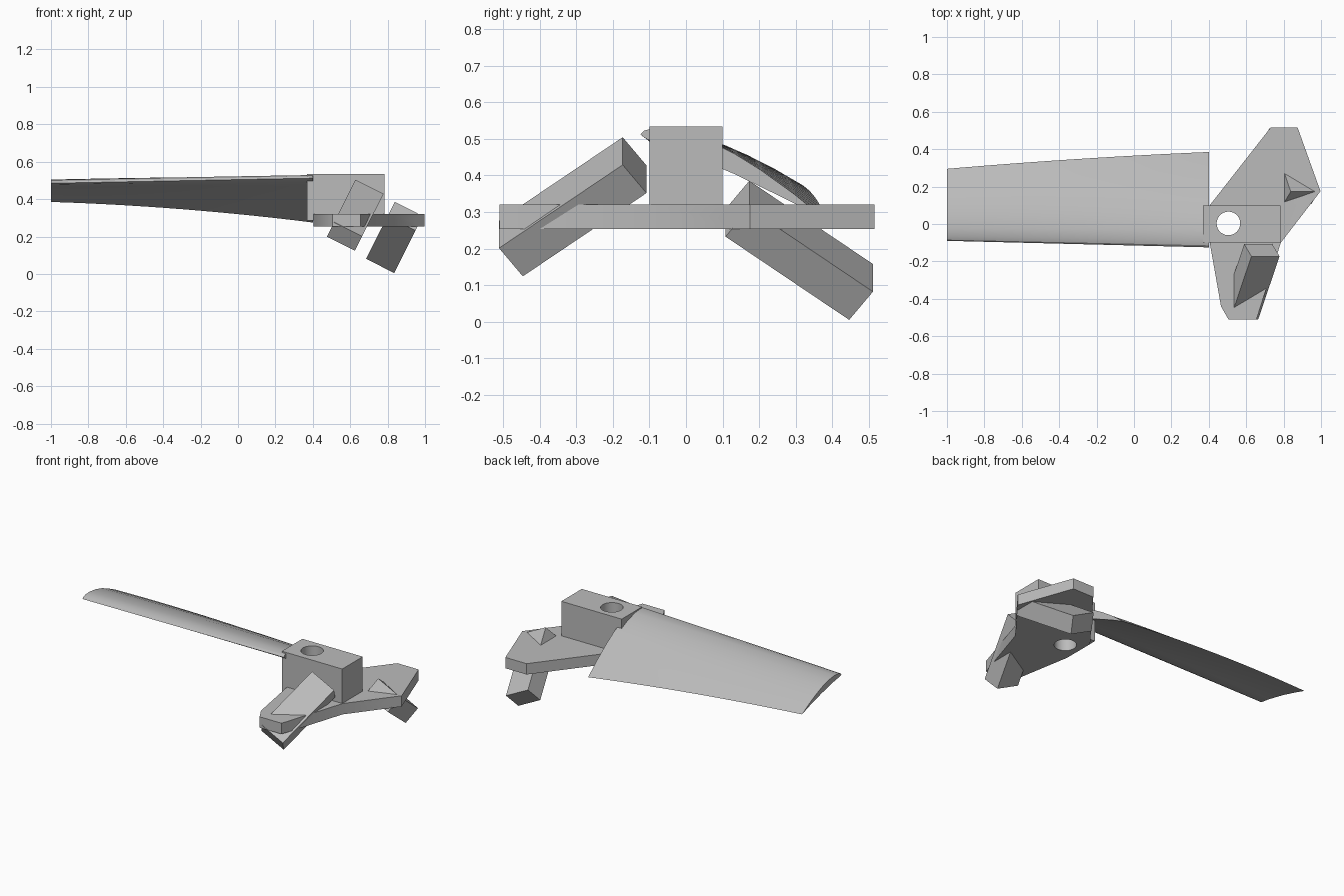
import bpy, bmesh
from math import sin, cos, radians
from mathutils import Vector

if "Cube" in bpy.data.objects:
    bpy.data.objects.remove(bpy.data.objects["Cube"])

grey = bpy.data.materials.new("plain_grey")
grey.use_nodes = True
GREY = (0.5, 0.5, 0.5, 1)
grey.diffuse_color = GREY
grey.node_tree.nodes["Principled BSDF"].inputs["Base Color"].default_value = GREY


def finish(name, bm):
    bmesh.ops.recalc_face_normals(bm, faces=bm.faces)
    mesh = bpy.data.meshes.new(name)
    bm.to_mesh(mesh)
    bm.free()
    mesh.materials.append(grey)
    ob = bpy.data.objects.new(name, mesh)
    bpy.context.collection.objects.link(ob)
    return ob


def box(name, lo, hi, origin=(0, 0, 0), axes=None):
    """Box between two corners, given along optional slanted axes."""
    axes = axes or [Vector((1, 0, 0)), Vector((0, 1, 0)), Vector((0, 0, 1))]
    bm = bmesh.new()
    bmesh.ops.create_cube(bm, size=1)
    for v in bm.verts:
        p = Vector(origin)
        for i in range(3):
            p += axes[i] * (lo[i] + (v.co[i] + 0.5) * (hi[i] - lo[i]))
        v.co = p
    return finish(name, bm)


def bore(name, centre, radius, depth, axis):
    bm = bmesh.new()
    bmesh.ops.create_cone(bm, cap_ends=True, segments=48, radius1=radius,
                          radius2=radius, depth=depth)
    turn = Vector((0, 0, 1)).rotation_difference(Vector(axis))
    for v in bm.verts:
        v.co = turn @ v.co + Vector(centre)
    return finish(name, bm)


def cut(ob, cutters):
    bpy.context.view_layer.objects.active = ob
    for c in cutters:
        mod = ob.modifiers.new("cut", 'BOOLEAN')
        mod.operation = 'DIFFERENCE'
        mod.solver = 'EXACT'
        mod.object = c
        bpy.ops.object.modifier_apply(modifier=mod.name)


def smooth(ob):
    bpy.ops.object.select_all(action='DESELECT')
    ob.select_set(True)
    bpy.context.view_layer.objects.active = ob
    bpy.ops.object.shade_smooth_by_angle(angle=radians(30))


# Twisted, tapered blade lofted from one aerofoil
UPPER = [(0, 0), (.01, .025), (.05, .056), (.15, .09), (.3, .11), (.45, .108),
         (.6, .09), (.8, .052), (1, 0)]
LOWER = [(.8, .012), (.5, .018), (.2, .008), (.04, -.008)]
bm = bmesh.new()
rings = []
STATIONS = 15
for i in range(STATIONS):
    s = i / (STATIONS - 1)
    lead = Vector((-1 + 1.4 * s, -.09 - .035 * s, .485 + .027 * s))
    trail = Vector((lead.x, .295 + .12 * s - .03 * s * s, .385 - .045 * s - .065 * s * s))
    chord = trail - lead
    up = Vector((0, -chord.z, chord.y))
    rings.append([bm.verts.new(lead + chord * u + up * h) for u, h in UPPER + LOWER])
for a, b in zip(rings, rings[1:]):
    for j in range(len(a)):
        k = (j + 1) % len(a)
        bm.faces.new((a[j], a[k], b[k], b[j]))
bm.faces.new(rings[0])
bm.faces.new(rings[-1])
blade = finish("blade", bm)

# Flat base plate
OUTLINE = [(.405, .1), (.73, .515), (.875, .515), (.997, .175), (.785, -.1),
           (.655, -.51), (.505, -.51), (.465, -.44), (.405, -.1)]
bm = bmesh.new()
face = bm.faces.new([bm.verts.new((x, y, .253)) for x, y in OUTLINE])
top = bmesh.ops.extrude_face_region(bm, geom=[face])
bmesh.ops.translate(bm, vec=(0, 0, .067),
                    verts=[g for g in top["geom"] if isinstance(g, bmesh.types.BMVert)])
plate = finish("base_plate", bm)

# Hub block
hub = box("hub_block", (.37, -.1, .285), (.783, .1, .533))


# Slanted arms: axes run across, down the length, and through the thickness
def arm_axes(side):
    tilt, dip = radians(26.7), radians(37)
    across = Vector((cos(tilt), 0, -sin(tilt)))
    up = Vector((sin(tilt), 0, cos(tilt)))
    out = Vector((0, side, 0))
    return [across, out * cos(dip) - up * sin(dip), -out * sin(dip) - up * cos(dip)]


SIZE = (.168, .423, .108)
front_at, back_at = (.628, -.173, .504), (.838, .173, .385)
front_axes, back_axes = arm_axes(-1), arm_axes(1)
front_arm = box("front_arm", (0, 0, 0), SIZE, front_at, front_axes)
back_arm = box("back_arm", (0, 0, 0), SIZE, back_at, back_axes)

# Slots and bores
front_slot = box("front_slot", (.035, -.02, .043), (.25, .39, .066), front_at, front_axes)
front_groove = box("front_groove", (.035, -.4, .038), (.25, .0, .084), front_at, front_axes)
back_slot = box("back_slot", (-.085, -.03, .037), (.133, .39, .058), back_at, back_axes)
back_groove = box("back_groove", (.035, -.03, .038), (.25, .03, .082), back_at, back_axes)
shaft = bore("shaft_bore", (.505, .003, .4), .063, .6, (0, 0, 1))
pin = bore("pin_bore", (.66, 0, .462), .028, .31, (1, 0, 0))

cut(hub, [front_groove, shaft, pin])
cut(plate, [shaft, back_slot, back_groove])
cut(front_arm, [front_slot])
cut(back_arm, [back_slot, back_groove])
cut(blade, [shaft])

for c in (front_slot, front_groove, back_slot, back_groove, shaft, pin):
    bpy.data.objects.remove(c)
for ob in (blade, hub, plate):
    smooth(ob)
